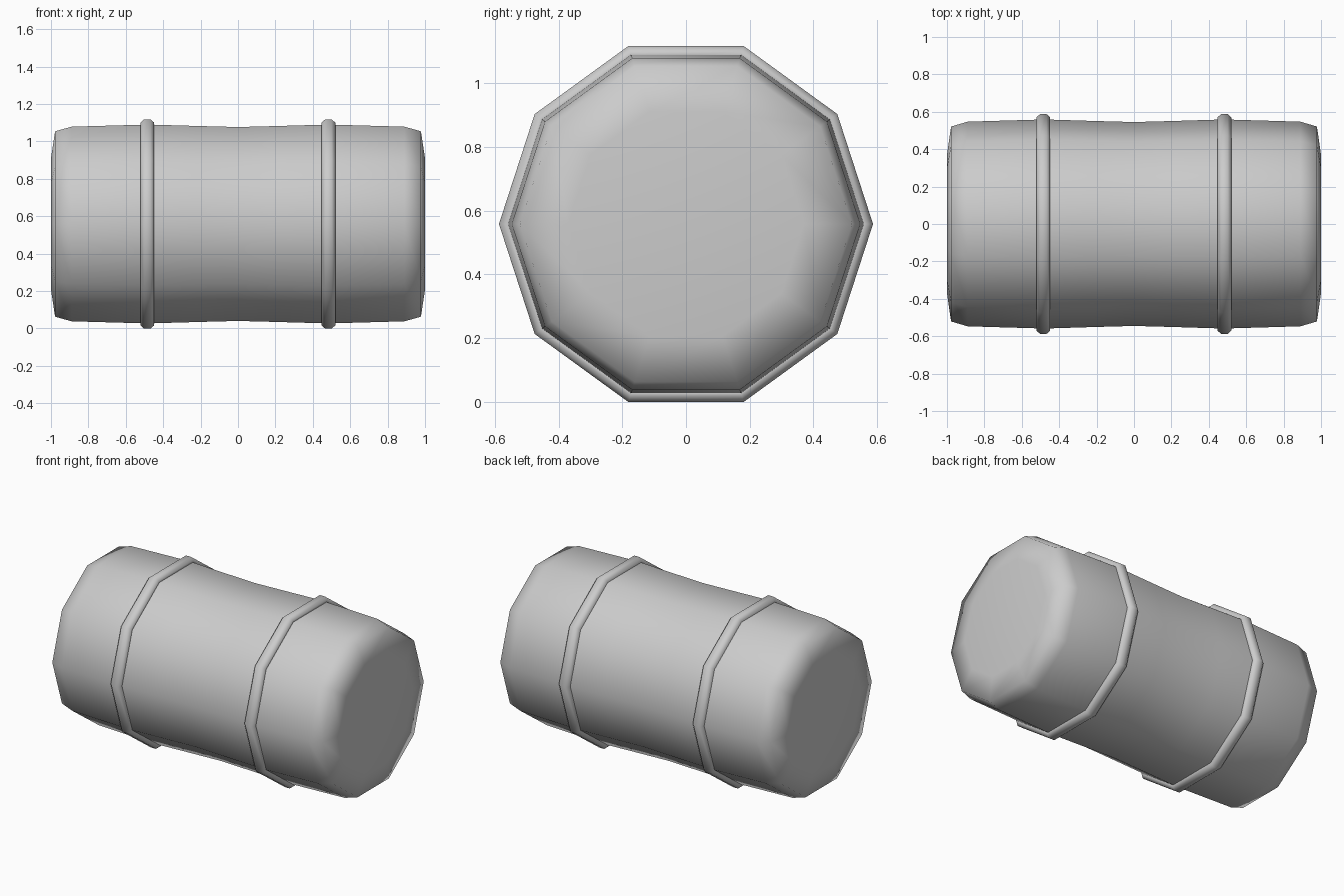
import bpy, bmesh, math

if "Cube" in bpy.data.objects:
    bpy.data.objects.remove(bpy.data.objects["Cube"])

SIDES = 10
AXIS_Z = 0.558


def lathe_x(name, profile, capped):
    """Spin (x, radius) points around the barrel's long axis."""
    bm = bmesh.new()
    rings = []
    for x, r in profile:
        rings.append([bm.verts.new((x, r * math.cos(2 * math.pi * i / SIDES),
                                    AXIS_Z + r * math.sin(2 * math.pi * i / SIDES)))
                      for i in range(SIDES)])
    for a, b in zip(rings, rings[1:]):
        for i in range(SIDES):
            j = (i + 1) % SIDES
            bm.faces.new((a[i], a[j], b[j], b[i]))
    if capped:
        for ring, x in ((rings[0], profile[0][0]), (rings[-1], profile[-1][0])):
            c = bm.verts.new((x, 0, AXIS_Z))
            for i in range(SIDES):
                bm.faces.new((ring[i], ring[(i + 1) % SIDES], c))
    bmesh.ops.recalc_face_normals(bm, faces=bm.faces)
    for f in bm.faces:
        f.smooth = True
    mesh = bpy.data.meshes.new(name)
    bm.to_mesh(mesh)
    bm.free()
    obj = bpy.data.objects.new(name, mesh)
    bpy.context.collection.objects.link(obj)
    return obj


# Barrel body: slightly pinched waist, rounded shoulders, flat ends
half = [(0.0, 0.545), (0.22, 0.551), (0.48, 0.559), (0.89, 0.547),
        (0.978, 0.521), (1.0, 0.37)]
body = [(-x, r) for x, r in reversed(half[1:])] + half
lathe_x("barrel_body", body, True)

# Two raised hoops with chamfered edges, closed inside the body
hoop = [(-0.037, 0.545), (-0.037, 0.570), (-0.018, 0.587),
        (0.018, 0.587), (0.037, 0.570), (0.037, 0.545), (-0.037, 0.545)]
for name, cx in (("left_hoop", -0.485), ("right_hoop", 0.483)):
    lathe_x(name, [(cx + x, r) for x, r in hoop], False)
